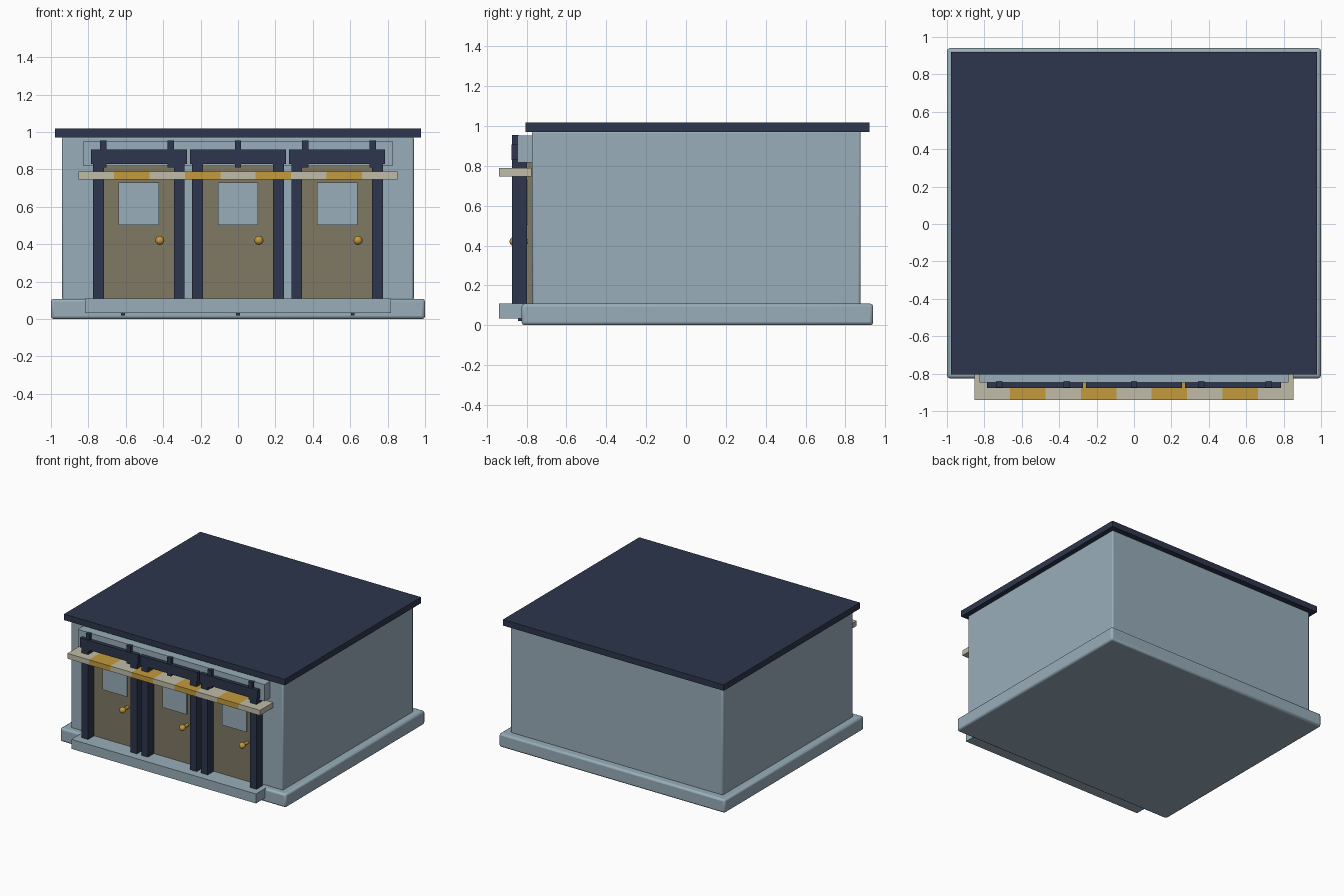
import bpy, math

if "Cube" in bpy.data.objects:
    bpy.data.objects.remove(bpy.data.objects["Cube"])


def material(name, rgb):
    lin = [((c / 255 + 0.055) / 1.055) ** 2.4 for c in rgb]
    m = bpy.data.materials.new(name)
    m.diffuse_color = (*lin, 1)
    m.use_nodes = True
    m.node_tree.nodes["Principled BSDF"].inputs["Base Color"].default_value = m.diffuse_color
    return m


BLUE = material("pale blue", (152, 174, 186))
NAVY = material("dark navy", (45, 54, 77))
GOLD = material("gold", (196, 154, 60))
BEIGE = material("beige", (193, 188, 168))
BROWN = material("door taupe", (128, 120, 100))


def box(name, x, y, z, mat, bevel=0):
    """Box from (min, max) ranges, with optional rounded edges."""
    bpy.ops.mesh.primitive_cube_add(
        size=1, location=[(a + b) / 2 for a, b in (x, y, z)])
    o = bpy.context.object
    o.name = name
    o.scale = [b - a for a, b in (x, y, z)]
    bpy.ops.object.transform_apply(location=False, rotation=False, scale=True)
    o.data.materials.append(mat)
    if bevel:
        b = o.modifiers.new("bevel", 'BEVEL')
        b.width = bevel
        b.segments = 2
        bpy.ops.object.shade_smooth_by_angle(angle=math.radians(35))
    return o


# main building
box("base", (-1, 1), (-0.825, 0.94), (0, 0.108), BLUE, 0.015)
box("walls", (-0.94, 0.94), (-0.773, 0.877), (0.10, 0.975), BLUE, 0.01)
box("roof", (-0.978, 0.978), (-0.805, 0.92), (0.97, 1.018), NAVY)

# front step, with small studs beneath
box("front_step", (-0.818, 0.818), (-0.94, -0.80), (0.033, 0.109), BLUE)
for cx in (-0.615, 0, 0.613):
    box("step_stud", (cx - 0.01, cx + 0.01), (-0.843, -0.82), (0.02, 0.04), NAVY)

# blank panel above the doors
box("fascia_panel", (-0.827, 0.827), (-0.847, -0.77), (0.817, 0.952), BLUE)

# three door bays
for cx in (-0.53, 0, 0.53):
    box("door", (cx - 0.19, cx + 0.19), (-0.795, -0.77), (0.105, 0.82), BROWN)
    box("door_window", (cx - 0.108, cx + 0.108), (-0.804, -0.795),
        (0.503, 0.73), BLUE)
    for s in (-1, 1):
        px = cx + s * 0.216
        box("door_post", (px - 0.029, px + 0.029), (-0.873, -0.797),
            (0.105, 0.832), NAVY)
    box("lintel", (cx - 0.256, cx + 0.256), (-0.877, -0.845), (0.83, 0.906), NAVY)

    # knob and its neck
    bpy.ops.mesh.primitive_uv_sphere_add(
        segments=16, ring_count=8, radius=0.024, location=(cx + 0.112, -0.862, 0.42))
    knob = bpy.context.object
    knob.name = "door_knob"
    bpy.ops.mesh.primitive_cylinder_add(
        vertices=12, radius=0.012, depth=0.07, location=(cx + 0.112, -0.828, 0.42),
        rotation=(math.pi / 2, 0, 0))
    neck = bpy.context.object
    neck.name = "knob_neck"
    for o in (knob, neck):
        o.data.materials.append(GOLD)
        bpy.context.view_layer.objects.active = o
        o.select_set(True)
        bpy.ops.object.shade_smooth_by_angle(angle=math.radians(40))

# short pegs through the lintels
for i in range(5):
    px = -0.72 + 0.36 * i
    box("lintel_peg", (px - 0.017, px + 0.017), (-0.873, -0.84), (0.81, 0.955), NAVY)

# striped awning of nine slats
W = 1.706 / 9
for i in range(9):
    x0 = -0.853 + W * i
    box("awning_slat", (x0, x0 + W), (-0.94, -0.775), (0.746, 0.788),
        GOLD if i % 2 else BEIGE)
